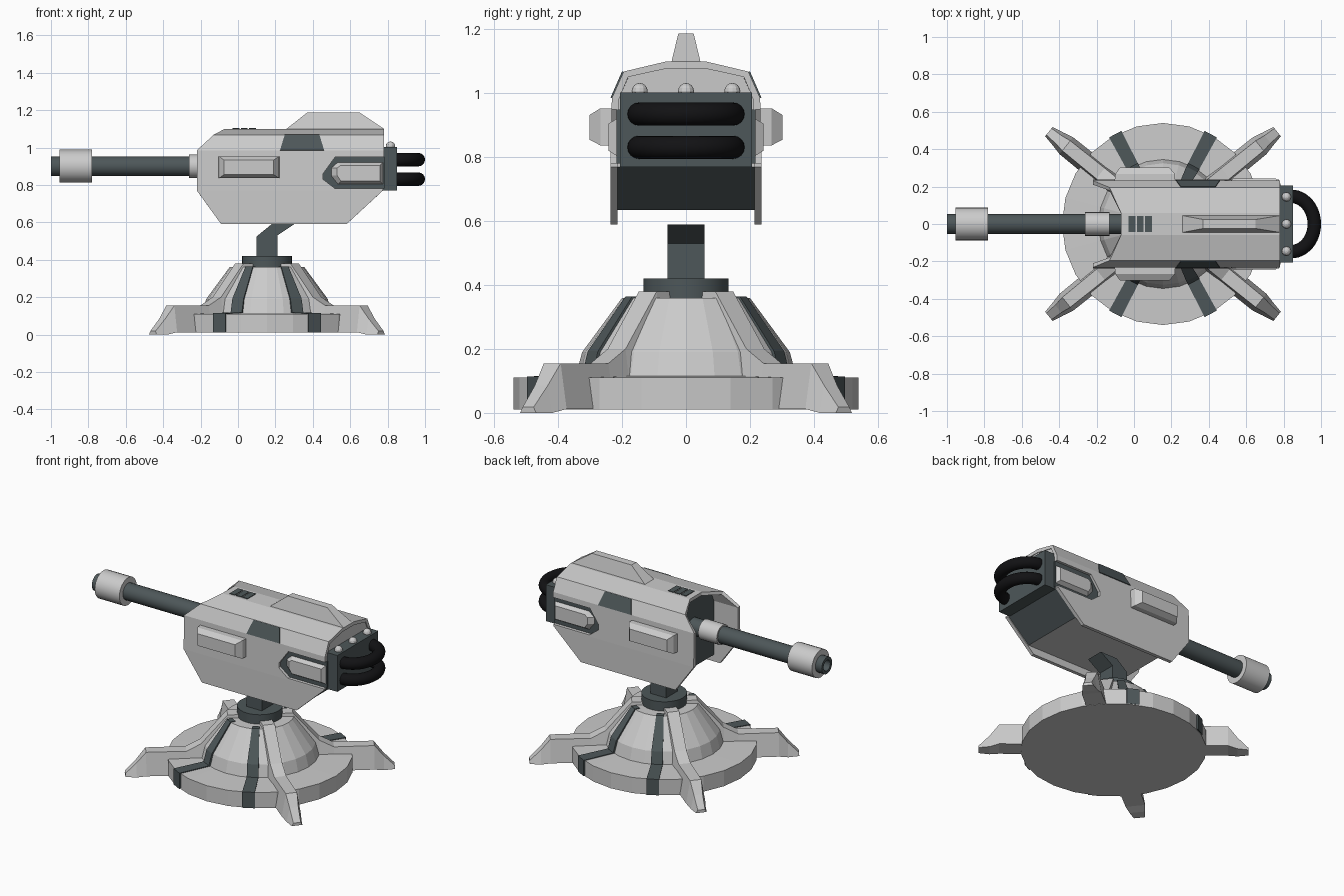
import bpy, bmesh
from math import sin, cos, pi, radians
from mathutils import Matrix, Vector

if "Cube" in bpy.data.objects:
    bpy.data.objects.remove(bpy.data.objects["Cube"])


def material(name, rgb):
    m = bpy.data.materials.new(name)
    m.diffuse_color = (*rgb, 1)
    m.use_nodes = True
    m.node_tree.nodes["Principled BSDF"].inputs["Base Color"].default_value = m.diffuse_color
    return m


DARK = material("dark_metal", (0.075, 0.095, 0.1))
BLACK = material("black_rubber", (0.006, 0.006, 0.007))
CX = 0.155  # pedestal axis


def make(name, verts, faces, mat=None, fix=True):
    me = bpy.data.meshes.new(name)
    me.from_pydata(verts, [], faces)
    if fix:
        bm = bmesh.new()
        bm.from_mesh(me)
        bmesh.ops.recalc_face_normals(bm, faces=bm.faces)
        bm.to_mesh(me)
        bm.free()
    if mat:
        me.materials.append(mat)
    ob = bpy.data.objects.new(name, me)
    bpy.context.collection.objects.link(ob)
    return ob


def loft(name, rings, mat=None):
    """Skin equal-length rings of points and cap both ends."""
    n = len(rings[0])
    verts = [p for r in rings for p in r]
    faces = [(k * n + i, k * n + (i + 1) % n, (k + 1) * n + (i + 1) % n, (k + 1) * n + i)
             for k in range(len(rings) - 1) for i in range(n)]
    faces += [tuple(range(n)), tuple(range(len(verts) - n, len(verts)))]
    return make(name, verts, faces, mat)


def slab(name, prof_a, ya, prof_b, yb, mat=None):
    """Loft between two xz profiles at two y positions."""
    return loft(name, [[(x, ya, z) for x, z in prof_a], [(x, yb, z) for x, z in prof_b]], mat)


def box(name, x, y, z, mat=None):
    p = [(x[0], z[0]), (x[1], z[0]), (x[1], z[1]), (x[0], z[1])]
    return slab(name, p, y[0], p, y[1], mat)


def lathe(name, prof, seg, place, mat=None):
    """Revolve (radius, height) points; place maps (a, b, h) to world."""
    rings = [[place(r * cos(2 * pi * i / seg), r * sin(2 * pi * i / seg), h)
              for i in range(seg)] for r, h in prof]
    return loft(name, rings, mat)


def upright(a, b, h):
    return (CX + a, b, h)


def along_barrel(a, b, h):
    return (h, a, 0.9 + b)


def smooth(ob):
    bpy.ops.object.select_all(action='DESELECT')
    ob.select_set(True)
    bpy.context.view_layer.objects.active = ob
    bpy.ops.object.shade_smooth_by_angle(angle=radians(35))


def radial(name, angle, sections, mat=None):
    """Spoke from (radius, z low, z high, half width low, half width high)."""
    rot = Matrix.Translation((CX, 0, 0)) @ Matrix.Rotation(radians(angle), 4, 'Z')
    rings = [[tuple(rot @ Vector(p)) for p in
              ((r, -wl, zl), (r, wl, zl), (r, wh, zh), (r, -wh, zh))]
             for r, zl, zh, wl, wh in sections]
    return loft(name, rings, mat)


# Pedestal
lathe("base", [(0.54, 0.01), (0.54, 0.11), (0.345, 0.115), (0.325, 0.19), (0.2, 0.36)],
      24, upright)
LEG = [(0.12, 0.30, 0.38, 0.048, 0.036), (0.19, 0.28, 0.38, 0.048, 0.036),
       (0.345, 0.1, 0.2, 0.05, 0.036), (0.43, 0.012, 0.155, 0.06, 0.036),
       (0.665, 0.012, 0.155, 0.058, 0.034), (0.72, 0.0, 0.085, 0.045, 0.026),
       (0.785, 0.0, 0.018, 0.032, 0.022)]
STRIPE = [(0.17, 0.3, 0.364, 0.022, 0.022), (0.203, 0.3, 0.364, 0.022, 0.022),
          (0.33, 0.1, 0.193, 0.034, 0.034), (0.35, 0.1, 0.119, 0.034, 0.034),
          (0.544, 0.012, 0.114, 0.037, 0.037)]
for s in (1, -1):
    for a in (39, 141):
        radial("leg", s * a, LEG)
    for a in (62, 118):
        radial("base_stripe", s * a, STRIPE, DARK)

# Neck
smooth(lathe("swivel_ring", [(0.133, 0.35), (0.133, 0.42)], 32, upright, DARK))
NECK = [(0.1, 0.41), (0.21, 0.41), (0.21, 0.53), (0.3, 0.59), (0.18, 0.59), (0.1, 0.525)]
slab("neck_post", NECK, -0.058, NECK, 0.058, DARK)


# Housing: half section rows are (y, z, x front, x rear)
def mirror_rows(rows):
    return rows + [(-y, z, a, b) for y, z, a, b in reversed(rows)]


rows = mirror_rows([(0.237, 0.59, -0.09, 0.58), (0.237, 0.77, -0.22, 0.775),
                    (0.232, 0.985, -0.22, 0.78), (0.195, 1.068, -0.13, 0.78),
                    (0.06, 1.1, -0.07, 0.78)])
n = len(rows)
shell = make("housing_shell",
             [(a, y, z) for y, z, a, b in rows] + [(b, y, z) for y, z, a, b in rows],
             [(i, i + 1, n + i + 1, n + i) for i in range(n - 1)], fix=False)
m = shell.modifiers.new("thickness", 'SOLIDIFY')
m.thickness, m.offset = 0.022, -1

rows = mirror_rows([(0.214, 0.635, -0.05, 0.62), (0.214, 0.77, -0.05, 0.77),
                    (0.211, 0.98, -0.05, 0.775), (0.18, 1.052, -0.05, 0.775),
                    (0.056, 1.079, -0.05, 0.775)])
core = make("housing_core",
            [(a, y, z) for y, z, a, b in rows] + [(b, y, z) for y, z, a, b in rows],
            [(i, (i + 1) % n, n + (i + 1) % n, n + i) for i in range(n)]
            + [tuple(range(n)), (n, n + 1, 2 * n - 2, 2 * n - 1), tuple(range(n + 1, 2 * n - 1))])
core.data.materials.append(None)
core.data.materials.append(DARK)
for k in (n, n + 1):  # front opening and sloped rear panel
    core.data.polygons[k].material_index = 1

# Side recesses with inset pods, and raised front pods
HEX = [(0.455, 0.86), (0.52, 0.95), (0.81, 0.95), (0.81, 0.78), (0.52, 0.78), (0.455, 0.83)]
cutter = slab("recess_cutter", HEX, -0.4, HEX, 0.4)
cutter.hide_render = True
cutter.display_type = 'WIRE'
m = shell.modifiers.new("recess", 'BOOLEAN')
m.object, m.operation, m.solver = cutter, 'DIFFERENCE', 'EXACT'
BACK = [(min(x, 0.782), z) for x, z in HEX]


def rect(x0, x1, z0, z1):
    return [(x0, z0), (x1, z0), (x1, z1), (x0, z1)]


for s in (1, -1):
    slab("recess_panel", BACK, s * 0.2, BACK, s * 0.217, DARK)
    slab("rear_pod", [(0.49, 0.85), (0.53, 0.8), (0.78, 0.8), (0.78, 0.925), (0.53, 0.925), (0.49, 0.89)],
         s * 0.21, [(0.53, 0.85), (0.55, 0.82), (0.76, 0.82), (0.76, 0.905), (0.55, 0.905), (0.53, 0.89)],
         s * 0.242)
    slab("front_pod_base", rect(-0.105, 0.222, 0.837, 0.953), s * 0.22,
         rect(-0.1, 0.218, 0.837, 0.953), s * 0.268)
    slab("front_pod", rect(-0.1, 0.218, 0.837, 0.953), s * 0.268,
         rect(-0.075, 0.19, 0.855, 0.932), s * 0.302)
    # Dark plates on the shoulder slopes
    loft("shoulder_plate", [[(x, s * (y + d), z + d * 0.45) for x, y, z in
         ((0.225, 0.232, 0.985), (0.46, 0.232, 0.985), (0.435, 0.196, 1.067), (0.25, 0.196, 1.067))]
         for d in (-0.01, 0.004)], DARK)

# Roof fin and vents
loft("roof_fin", [[(0.25, -0.047, 1.09), (0.78, -0.047, 1.09), (0.78, 0.047, 1.09), (0.25, 0.047, 1.09)],
                  [(0.26, -0.045, 1.1), (0.78, -0.045, 1.1), (0.78, 0.045, 1.1), (0.26, 0.045, 1.1)],
                  [(0.37, -0.024, 1.187), (0.65, -0.024, 1.187), (0.65, 0.024, 1.187), (0.37, 0.024, 1.187)]])
for i in range(3):
    x = -0.03 + i * 0.045
    box("roof_vent", (x, x + 0.037), (-0.042, 0.042), (1.09, 1.104), DARK)

# Rear block with rivets and hoses
box("rear_block", (0.77, 0.85), (-0.207, 0.207), (0.77, 1.003), DARK)
for y in (-0.145, 0, 0.145):
    bpy.ops.mesh.primitive_uv_sphere_add(segments=12, ring_count=8, radius=0.025, location=(0.815, y, 1.007))
    bpy.context.object.name = "rivet"
for z in (0.935, 0.831):
    rings = []
    for k in range(25):
        t = pi * (k / 24 - 0.5)
        c = Vector((0.84 + 0.124 * cos(t), 0.148 * sin(t), z))
        d = Vector((cos(t) / 0.124, sin(t) / 0.148, 0)).normalized()
        rings.append([tuple(c + d * 0.036 * cos(q) + Vector((0, 0, 0.036 * sin(q))))
                      for q in (2 * pi * j / 16 for j in range(16))])
    smooth(loft("hose", rings, BLACK))

# Barrel
for name, prof, mat in (
        ("barrel", [(0.034, -0.85), (0.034, -1.0), (0.053, -1.0), (0.053, -0.04)], DARK),
        ("muzzle_sleeve", [(0.05, -0.955), (0.088, -0.955), (0.088, -0.78), (0.05, -0.78)], None),
        ("barrel_collar", [(0.05, -0.262), (0.063, -0.262), (0.063, -0.13), (0.05, -0.13)], None)):
    smooth(lathe(name, prof, 24, along_barrel, mat))
